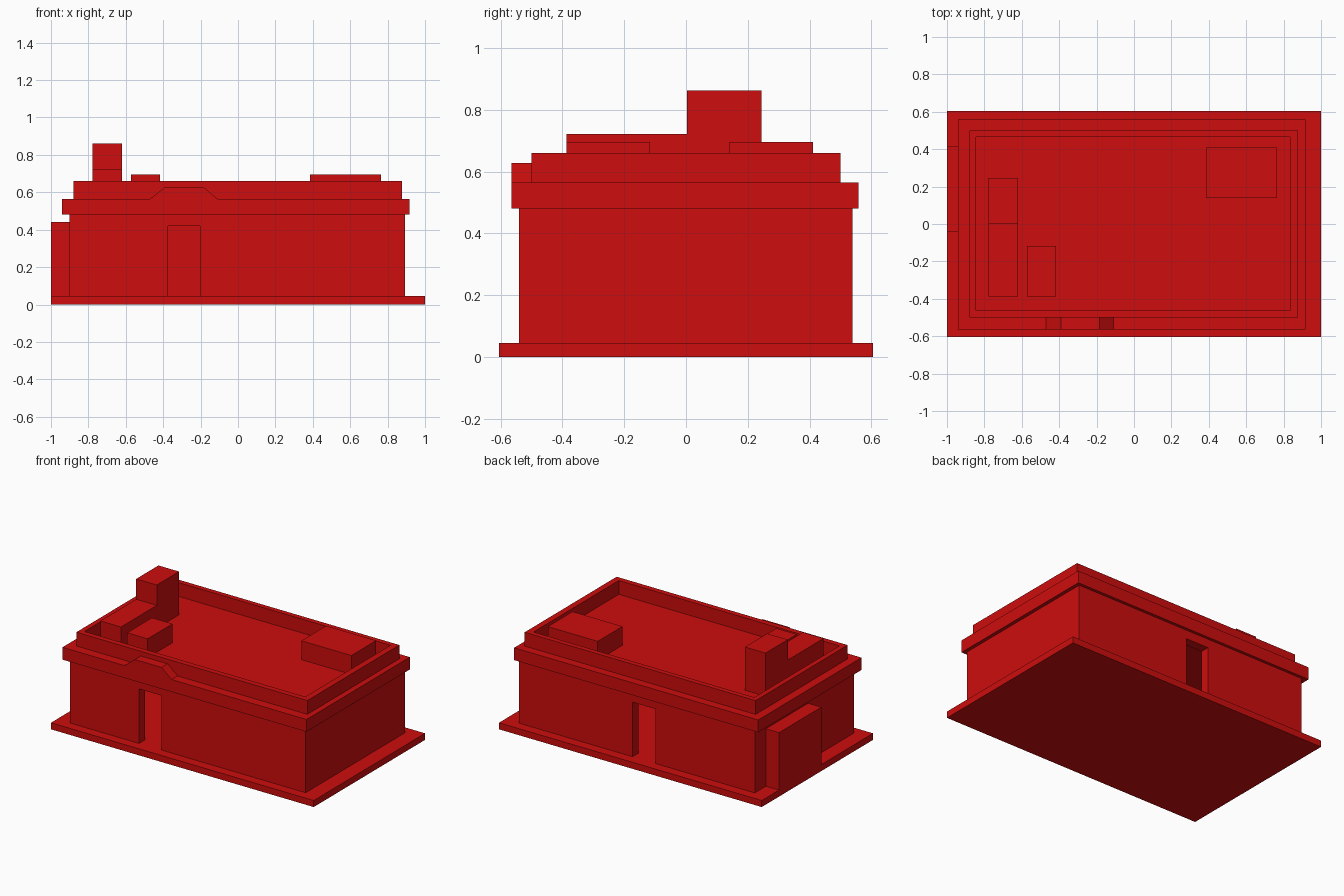
import bpy
import bmesh

cube = bpy.data.objects.get("Cube")
if cube:
    bpy.data.objects.remove(cube, do_unlink=True)

red = bpy.data.materials.new("brick_red")
red.use_nodes = True
colour = (0.61, 0.004, 0.004, 1)
red.diffuse_color = colour
red.node_tree.nodes["Principled BSDF"].inputs["Base Color"].default_value = colour


def prism(name, outline, y0, y1):
    """Extrude an x-z outline from y0 to y1."""
    bm = bmesh.new()
    face = bm.faces.new([bm.verts.new((x, y0, z)) for x, z in outline])
    grown = bmesh.ops.extrude_face_region(bm, geom=[face])["geom"]
    moved = [v for v in grown if isinstance(v, bmesh.types.BMVert)]
    bmesh.ops.translate(bm, verts=moved, vec=(0, y1 - y0, 0))
    bmesh.ops.recalc_face_normals(bm, faces=bm.faces)
    mesh = bpy.data.meshes.new(name)
    bm.to_mesh(mesh)
    bm.free()
    mesh.materials.append(red)
    obj = bpy.data.objects.new(name, mesh)
    bpy.context.collection.objects.link(obj)
    return obj


def box(name, x, y, z):
    return prism(name, [(x[0], z[0]), (x[1], z[0]), (x[1], z[1]), (x[0], z[1])], *y)


def cut(obj, cutters):
    """Subtract the cutters, bake the result and discard them."""
    for cutter in cutters:
        cutter.hide_render = True
        mod = obj.modifiers.new("opening", 'BOOLEAN')
        mod.operation = 'DIFFERENCE'
        mod.solver = 'EXACT'
        mod.object = cutter
    bpy.context.view_layer.update()
    graph = bpy.context.evaluated_depsgraph_get()
    baked = bpy.data.meshes.new_from_object(obj.evaluated_get(graph))
    obj.modifiers.clear()
    obj.data = baked
    for cutter in cutters:
        bpy.data.objects.remove(cutter, do_unlink=True)


# Ground slab
box("base_slab", (-1, 1), (-0.605, 0.605), (0, 0.045))

# Hollow walls with a front and a back doorway
walls = box("walls", (-0.9, 0.893), (-0.54, 0.538), (0.045, 0.48))
cut(walls, [
    box("room_cutter", (-0.835, 0.83), (-0.475, 0.475), (0, 0.6)),
    box("front_door_cutter", (-0.375, -0.203), (-0.7, -0.4), (0, 0.42)),
    box("back_door_cutter", (-0.145, 0.03), (0.4, 0.7), (0, 0.42)),
])

# Projecting roof slab and the parapet around the deck
box("cornice", (-0.94, 0.917), (-0.565, 0.558), (0.48, 0.565))
parapet = box("parapet", (-0.88, 0.878), (-0.5, 0.5), (0.565, 0.66))
cut(parapet, [box("deck_cutter", (-0.845, 0.835), (-0.462, 0.465), (0.5, 0.7))])

# Sloped crest above the front door
prism("front_crest", [(-0.47, 0.565), (-0.11, 0.565), (-0.185, 0.628), (-0.39, 0.628)],
      -0.565, -0.5)

# Side annex and rooftop blocks
box("side_annex", (-1, -0.9), (-0.043, 0.417), (0.045, 0.44))
box("chimney", (-0.777, -0.62), (0.003, 0.245), (0.565, 0.862))
box("chimney_duct", (-0.777, -0.62), (-0.387, 0.003), (0.565, 0.722))
box("small_roof_unit", (-0.573, -0.417), (-0.387, -0.117), (0.565, 0.695))
box("large_roof_unit", (0.385, 0.765), (0.14, 0.41), (0.565, 0.695))
